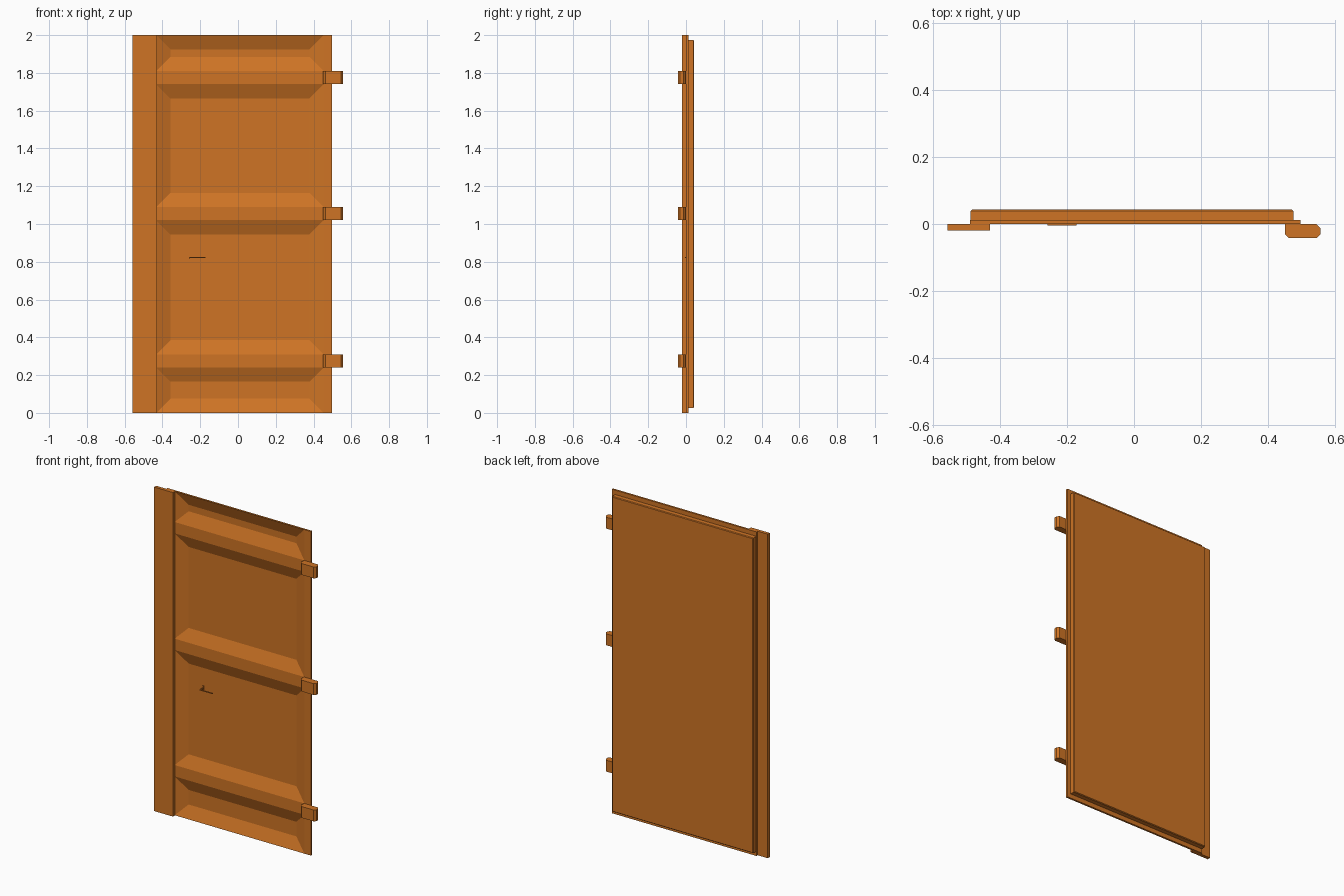
import bpy, bmesh

if "Cube" in bpy.data.objects:
    bpy.data.objects.remove(bpy.data.objects["Cube"])

mat = bpy.data.materials.new("orange_brown_paint")
mat.diffuse_color = (0.62, 0.175, 0.018, 1)
mat.use_nodes = True
mat.node_tree.nodes["Principled BSDF"].inputs["Base Color"].default_value = mat.diffuse_color


def finish(name, bm):
    me = bpy.data.meshes.new(name)
    bm.to_mesh(me)
    bm.free()
    me.materials.append(mat)
    ob = bpy.data.objects.new(name, me)
    bpy.context.collection.objects.link(ob)
    return ob


def rect(bm, x0, x1, z0, z1, y):
    return [bm.verts.new(p) for p in ((x0, y, z0), (x1, y, z0), (x1, y, z1), (x0, y, z1))]


def bridge(bm, a, b, flip=False):
    for i in range(4):
        j = (i + 1) % 4
        f = [a[i], a[j], b[j], b[i]]
        bm.faces.new(f[::-1] if flip else f)


def box(name, x0, x1, y0, y1, z0, z1):
    bm = bmesh.new()
    a, b = rect(bm, x0, x1, z0, z1, y0), rect(bm, x0, x1, z0, z1, y1)
    bm.faces.new(a)
    bm.faces.new(b[::-1])
    bridge(bm, a, b, True)
    return finish(name, bm)


# door leaf: stepped back skin lofted through rectangles
X0, X1, PX0, PX1 = -0.49, 0.498, -0.433, 0.453
hinge_z = [0.24, 1.02, 1.74]
RIDGE, SLOPE, DEPTH = 0.07, 0.075, 0.03
bm = bmesh.new()
rings = [rect(bm, *r) for r in (
    (X0, X1, 0, 2, 0), (X0, X1, 0, 2, 0.012),
    (-0.488, 0.476, 0.027, 1.973, 0.012), (-0.488, 0.476, 0.027, 1.973, 0.039),
    (-0.484, 0.472, 0.031, 1.969, 0.043))]
for a, b in zip(rings, rings[1:]):
    bridge(bm, a, b, True)
bm.faces.new(rings[-1][::-1])

# front stiles, ridges and sloped pockets
for x0, x1 in ((X0, PX0), (PX1, X1)):
    bm.faces.new(rect(bm, x0, x1, 0, 2, 0))
low = 0
for z in hinge_z + [2]:
    outer = rect(bm, PX0, PX1, low, z, 0)
    inner = rect(bm, PX0 + SLOPE, PX1 - SLOPE, low + SLOPE, z - SLOPE, DEPTH)
    bridge(bm, outer, inner)
    bm.faces.new(inner)
    if z < 2:
        bm.faces.new(rect(bm, PX0, PX1, z, z + RIDGE, 0))
    low = z + RIDGE
finish("door_leaf", bm)

# overlapping edge strip
box("edge_strip", -0.558, -0.43, -0.02, 0, 0, 2)

# hinges: chamfered plan profile extruded upward
profile = [(0.451, 0), (0.451, -0.031), (0.462, -0.042), (0.546, -0.042),
           (0.557, -0.031), (0.557, -0.013), (0.546, -0.002), (0.546, 0)]
for i, z in enumerate(hinge_z):
    bm = bmesh.new()
    face = bm.faces.new([bm.verts.new((x, y, z)) for x, y in profile])
    top = bmesh.ops.extrude_face_region(bm, geom=[face])
    bmesh.ops.translate(bm, vec=(0, 0, RIDGE),
                        verts=[v for v in top["geom"] if isinstance(v, bmesh.types.BMVert)])
    bmesh.ops.recalc_face_normals(bm, faces=bm.faces)
    finish(f"hinge_{i + 1}", bm)

# small lever handle
box("handle_plate", -0.259, -0.253, 0.024, 0.031, 0.805, 0.837)
box("handle_spindle", -0.259, -0.253, 0.0, 0.031, 0.818, 0.825)
box("handle_lever", -0.259, -0.172, -0.004, 0.002, 0.819, 0.824)
